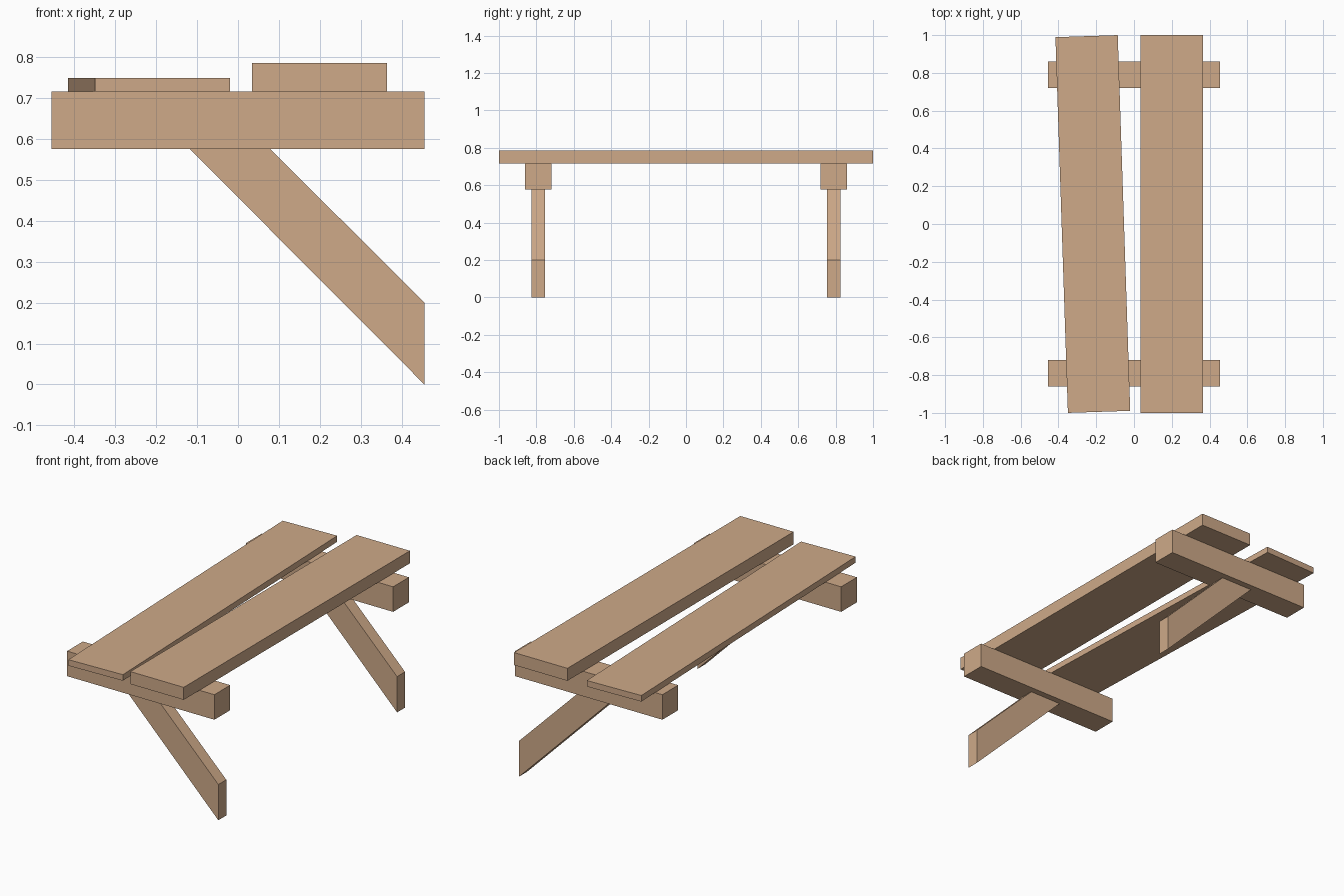
import bpy
import bmesh
from math import radians

cube = bpy.data.objects.get("Cube")
if cube:
    bpy.data.objects.remove(cube, do_unlink=True)

# Single wood colour
wood = bpy.data.materials.new("light_wood")
wood.use_nodes = True
wood.diffuse_color = (0.62, 0.40, 0.25, 1)
wood.node_tree.nodes["Principled BSDF"].inputs["Base Color"].default_value = wood.diffuse_color


def extrude_profile(name, profile, y, depth):
    """Sweep an x-z outline along y, centred on y."""
    bm = bmesh.new()
    face = bm.faces.new([bm.verts.new((x, -depth / 2, z)) for x, z in profile])
    swept = bmesh.ops.extrude_face_region(bm, geom=[face])
    moved = [v for v in swept["geom"] if isinstance(v, bmesh.types.BMVert)]
    bmesh.ops.translate(bm, vec=(0, depth, 0), verts=moved)
    bmesh.ops.recalc_face_normals(bm, faces=bm.faces)
    mesh = bpy.data.meshes.new(name)
    bm.to_mesh(mesh)
    bm.free()
    mesh.materials.append(wood)
    obj = bpy.data.objects.new(name, mesh)
    obj.location.y = y
    bpy.context.collection.objects.link(obj)
    return obj


def board(name, width, bottom, top, x, y, depth, turn=0):
    half = width / 2
    outline = [(-half, bottom), (half, bottom), (half, top), (-half, top)]
    obj = extrude_profile(name, outline, y, depth)
    obj.location.x = x
    obj.rotation_euler.z = radians(turn)
    return obj


BEAM_BOTTOM, BEAM_TOP = 0.576, 0.716

# Two planks: a thick straight one and a thin, slightly crooked one
board("thick_plank", 0.33, BEAM_TOP, 0.786, 0.199, 0, 2.0)
board("thin_plank", 0.33, BEAM_TOP, 0.75, -0.218, 0, 1.99, turn=1.9)

# Cross beams, each with one slanted leg cut flush at the beam end
leg_outline = [(-0.118, BEAM_BOTTOM), (0.079, BEAM_BOTTOM), (0.456, 0.2), (0.456, 0)]
for side, y in (("front", -0.79), ("back", 0.79)):
    board(side + "_beam", 0.912, BEAM_BOTTOM, BEAM_TOP, 0, y, 0.14)
    extrude_profile(side + "_leg", leg_outline, y, 0.07)
